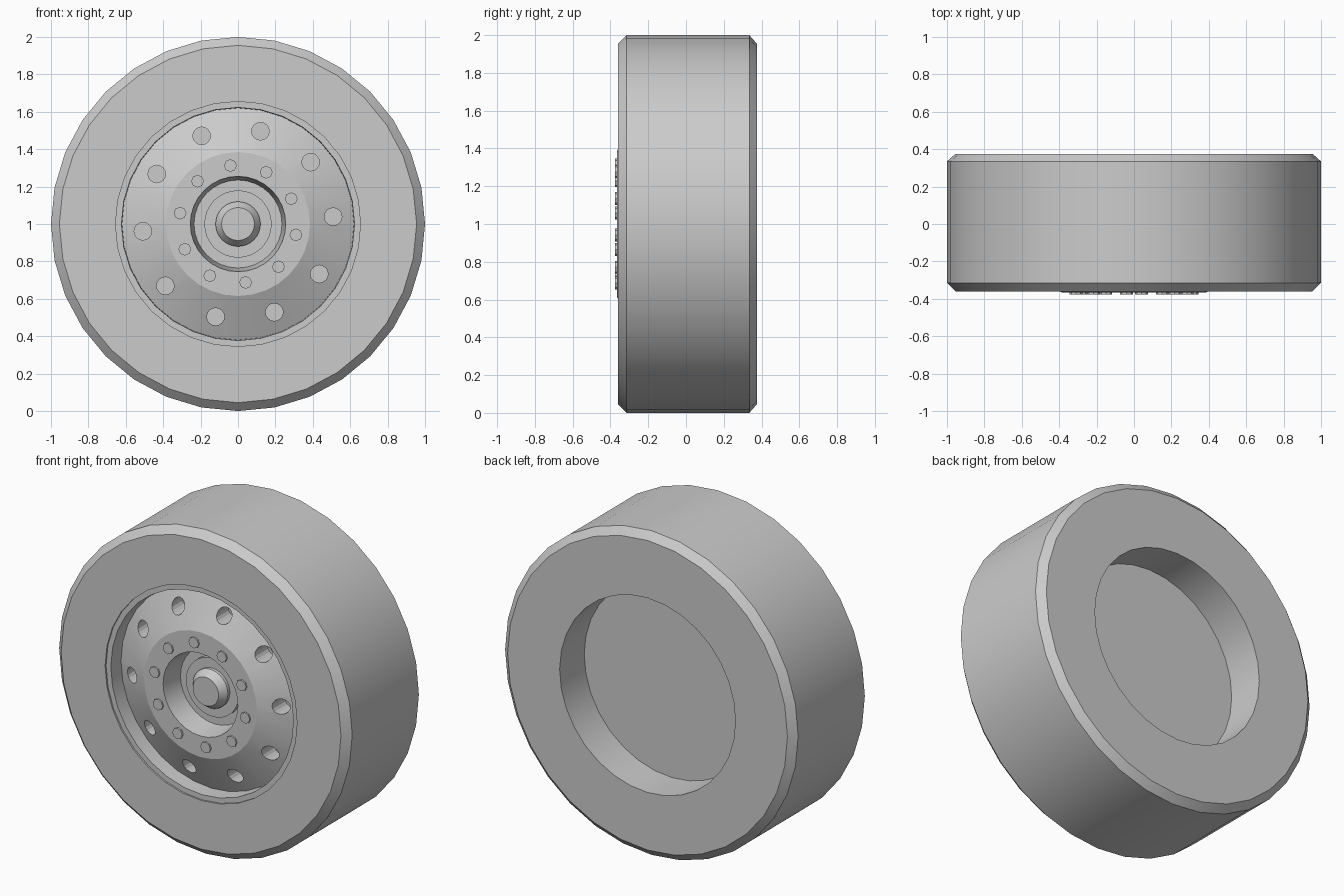
import bpy
import bmesh
import math
from mathutils import Matrix, Vector

if "Cube" in bpy.data.objects:
    bpy.data.objects.remove(bpy.data.objects["Cube"], do_unlink=True)

SEGMENTS = 32
CENTRE = Vector((0, 0, 1))

grey = bpy.data.materials.new("plain grey")
grey.use_nodes = True
grey.diffuse_color = (0.6, 0.6, 0.6, 1)
grey.node_tree.nodes["Principled BSDF"].inputs["Base Color"].default_value = (0.6, 0.6, 0.6, 1)


def make_object(name, bm):
    bmesh.ops.recalc_face_normals(bm, faces=bm.faces)
    mesh = bpy.data.meshes.new(name)
    bm.to_mesh(mesh)
    bm.free()
    mesh.materials.append(grey)
    obj = bpy.data.objects.new(name, mesh)
    bpy.context.collection.objects.link(obj)
    return obj


def activate(obj):
    bpy.ops.object.select_all(action="DESELECT")
    obj.select_set(True)
    bpy.context.view_layer.objects.active = obj


def smooth(obj):
    activate(obj)
    bpy.ops.object.shade_smooth_by_angle(angle=math.radians(20))


def lathe(name, profile, closed=False):
    """Turn (radius, y) points round the axle; open profiles get end caps."""
    bm = bmesh.new()
    rings = []
    for r, y in profile:
        ring = []
        for i in range(SEGMENTS):
            a = math.tau * i / SEGMENTS
            ring.append(bm.verts.new(CENTRE + Vector((r * math.cos(a), y, r * math.sin(a)))))
        rings.append(ring)
    pairs = list(zip(rings, rings[1:]))
    if closed:
        pairs.append((rings[-1], rings[0]))
    else:
        bm.faces.new(rings[0])
        bm.faces.new(rings[-1])
    for a, b in pairs:
        for i in range(SEGMENTS):
            j = (i + 1) % SEGMENTS
            bm.faces.new((a[i], a[j], b[j], b[i]))
    return make_object(name, bm)


def cylinder_circle(name, count, start, ring_radius, radius, y_front, y_back, sides):
    """A circle of short cylinders parallel to the axle."""
    bm = bmesh.new()
    for i in range(count):
        a = math.radians(start) + math.tau * i / count
        place = Matrix.Translation(CENTRE + Vector((
            ring_radius * math.cos(a), (y_front + y_back) / 2, ring_radius * math.sin(a))))
        bmesh.ops.create_cone(
            bm, cap_ends=True, segments=sides, radius1=radius, radius2=radius,
            depth=y_back - y_front, matrix=place @ Matrix.Rotation(math.pi / 2, 4, "X"))
    return make_object(name, bm)


# Tyre with bevelled shoulders and a narrower opening at the back
tyre = lathe("tyre", [
    (0.6, 0.375), (0.955, 0.375), (1, 0.335), (1, -0.315), (0.955, -0.36),
    (0.655, -0.36), (0.655, 0.05), (0.6, 0.05)], closed=True)
smooth(tyre)

# Dished rim: back plate, lip, conical face, hub face and central well
rim = lathe("rim", [
    (0.6, 0.135), (0.6, 0.05), (0.655, 0.05), (0.655, -0.35), (0.623, -0.35),
    (0.62, -0.255), (0.385, -0.366), (0.255, -0.366), (0.235, -0.225)])

# Round holes sunk into the conical face
cutter = cylinder_circle("hole_cutter", 10, 4.4, 0.51, 0.047, -0.5, -0.2, 16)
cutter.hide_render = True
cut = rim.modifiers.new("holes", "BOOLEAN")
cut.operation = "DIFFERENCE"
cut.solver = "EXACT"
cut.object = cutter
activate(rim)
bpy.ops.object.modifier_apply(modifier=cut.name)
bpy.data.objects.remove(cutter, do_unlink=True)
smooth(rim)

# Stepped axle cap inside the central well
cap = lathe("axle_cap", [
    (0.18, -0.2), (0.18, -0.25), (0.12, -0.25), (0.12, -0.27), (0.088, -0.315)])
smooth(cap)

# Wheel bolts on the hub face
bolts = cylinder_circle("wheel_bolts", 10, 25.4, 0.315, 0.034, -0.376, -0.34, 8)
smooth(bolts)
